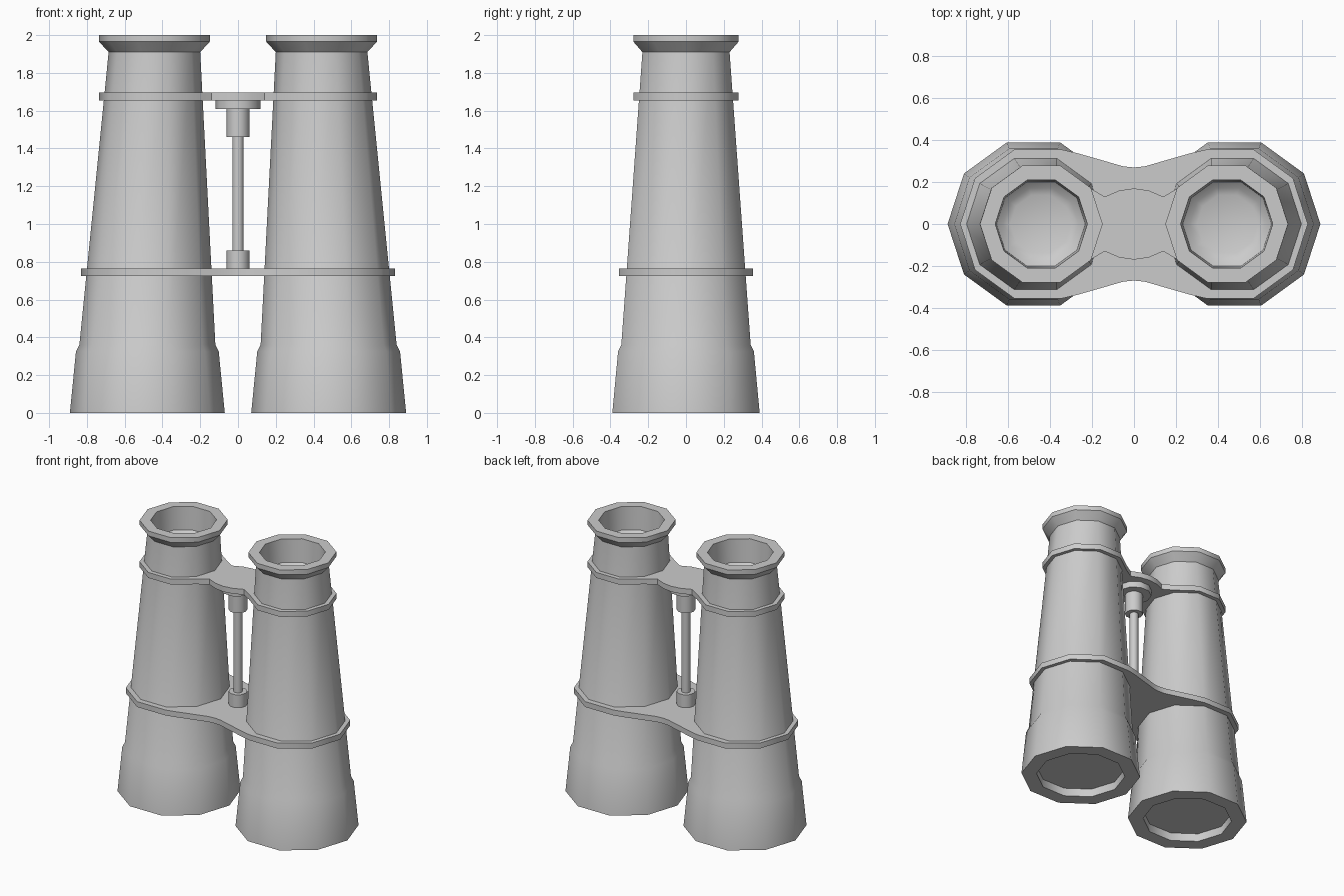
import bpy, bmesh
from math import sin, cos, pi, radians

if "Cube" in bpy.data.objects:
    bpy.data.objects.remove(bpy.data.objects["Cube"])

SIDES = 10

grey = bpy.data.materials.new("plain grey")
grey.use_nodes = True
grey.diffuse_color = (0.6, 0.6, 0.6, 1)
grey.node_tree.nodes["Principled BSDF"].inputs["Base Color"].default_value = grey.diffuse_color


def finish(bm, name):
    bmesh.ops.recalc_face_normals(bm, faces=bm.faces)
    mesh = bpy.data.meshes.new(name)
    bm.to_mesh(mesh)
    bm.free()
    mesh.materials.append(grey)
    obj = bpy.data.objects.new(name, mesh)
    bpy.context.collection.objects.link(obj)
    bpy.ops.object.select_all(action="DESELECT")
    obj.select_set(True)
    bpy.context.view_layer.objects.active = obj
    bpy.ops.object.shade_smooth_by_angle(angle=radians(40))
    return obj


def ring_solid(name, profile, centre):
    """Stack rings of (radius, height) and cap both ends."""
    bm = bmesh.new()
    rings = [[bm.verts.new((centre(z) + r * cos(2 * pi * i / SIDES),
                            r * sin(2 * pi * i / SIDES), z))
              for i in range(SIDES)] for r, z in profile]
    for a, b in zip(rings, rings[1:]):
        for i in range(SIDES):
            j = (i + 1) % SIDES
            bm.faces.new((a[i], a[j], b[j], b[i]))
    bm.faces.new(rings[0])
    bm.faces.new(rings[-1])
    return finish(bm, name)


def bridge_plate(name, centre, radius, neck, z0, z1):
    """Plate with two ten-sided collars joined by a waisted neck."""
    collar = [(centre + radius * cos(2 * pi * i / SIDES),
               radius * sin(2 * pi * i / SIDES)) for i in range(4)]
    quarter = collar + neck
    # mirror the quarter outline across x, then across y
    half = quarter + [(-x, y) for x, y in reversed(quarter[:-1])]
    outline = half + [(x, -y) for x, y in reversed(half[1:-1])]
    bm = bmesh.new()
    face = bm.faces.new([bm.verts.new((x, y, z0)) for x, y in outline])
    top = bmesh.ops.extrude_face_region(bm, geom=[face], use_keep_orig=True)["geom"]
    moved = [v for v in top if isinstance(v, bmesh.types.BMVert)]
    bmesh.ops.translate(bm, verts=moved, vec=(0, 0, z1 - z0))
    return finish(bm, name)


# Barrels: front lens recess, tapered tube, flared eyecup and dished eyepiece
barrel_profile = [
    (0.306, 0.06), (0.306, 0), (0.41, 0), (0.378, 0.325), (0.36, 0.36),
    (0.2425, 1.91), (0.293, 1.965), (0.293, 2.0), (0.22, 2.0),
    (0.212, 1.83), (0.18, 1.80), (0.145, 1.785),
]


def lean(z):
    return 0.48 - 0.0375 * min(max((z - 0.35) / 1.56, 0), 1)


for side, label in ((1, "left"), (-1, "right")):
    ring_solid(label + "_barrel", barrel_profile, lambda z: side * lean(z))

# Plates joining the barrels
bridge_plate("lower_bridge", 0.457, 0.373,
             [(0.27, 0.338), (0.12, 0.295), (0.05, 0.275), (0, 0.27)], 0.725, 0.765)
bridge_plate("upper_bridge", 0.445, 0.292,
             [(0.21, 0.172), (0.14, 0.13), (0.07, 0.16), (0, 0.17)], 1.655, 1.695)

# Central focusing column
column = [("lower_boss", 0.062, 0.765, 0.86), ("focus_rod", 0.03, 0.85, 1.47),
          ("upper_sleeve", 0.062, 1.46, 1.615), ("focus_disc", 0.12, 1.61, 1.655)]
for name, r, z0, z1 in column:
    ring_solid(name, [(r, z0), (r, z1)], lambda z: 0)
